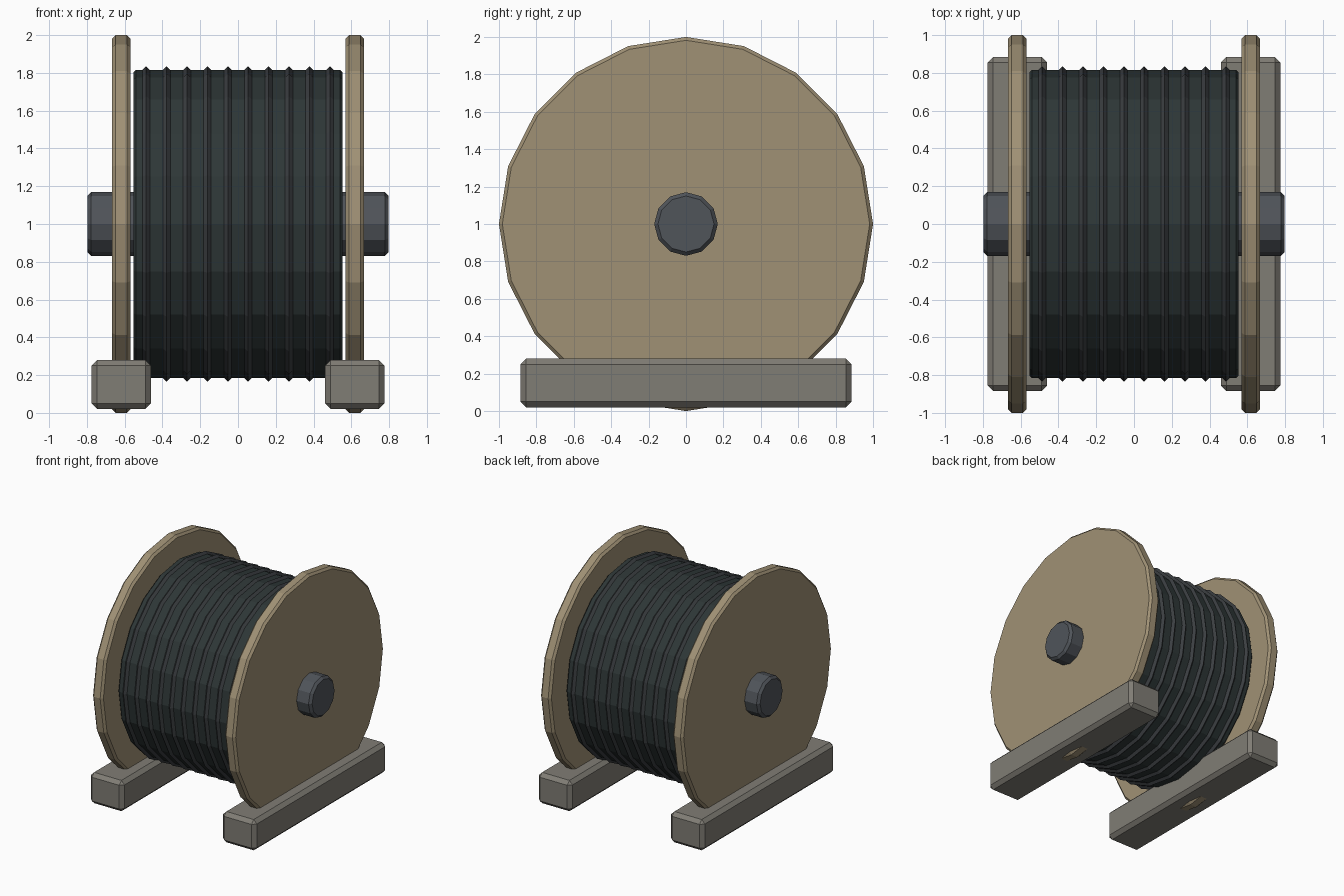
import bpy, bmesh, math

if "Cube" in bpy.data.objects:
    bpy.data.objects.remove(bpy.data.objects["Cube"])


def material(name, rgb):
    m = bpy.data.materials.new(name)
    m.diffuse_color = (*rgb, 1)
    m.use_nodes = True
    m.node_tree.nodes["Principled BSDF"].inputs["Base Color"].default_value = m.diffuse_color
    return m


wood = material("pale_wood", (0.35, 0.283, 0.178))
timber = material("grey_timber", (0.216, 0.205, 0.178))
steel = material("dark_steel", (0.08, 0.089, 0.102))
cable = material("cable_dark_green", (0.027, 0.038, 0.038))
strand = material("cable_strand_grey", (0.043, 0.048, 0.053))


def finish(name, bm, mat):
    bmesh.ops.recalc_face_normals(bm, faces=bm.faces)
    me = bpy.data.meshes.new(name)
    bm.to_mesh(me)
    bm.free()
    me.materials.append(mat)
    ob = bpy.data.objects.new(name, me)
    bpy.context.collection.objects.link(ob)
    return ob


def lathe(name, profile, sides, mat, closed=False):
    """Turn an (x, radius) profile around the spool axis at z = 1."""
    bm = bmesh.new()
    rings = []
    for x, r in profile:
        rings.append([bm.verts.new((x, r * math.cos(2 * math.pi * i / sides),
                                    1 + r * math.sin(2 * math.pi * i / sides)))
                      for i in range(sides)])
    n = len(rings)
    for k in range(n if closed else n - 1):
        a, b = rings[k], rings[(k + 1) % n]
        for i in range(sides):
            j = (i + 1) % sides
            bm.faces.new((a[i], a[j], b[j], b[i]))
    if not closed:
        bm.faces.new(rings[0])
        bm.faces.new(rings[-1])
    return finish(name, bm, mat)


def disc(name, x0, x1, r, bevel, sides, mat):
    return lathe(name, [(x0, r - bevel), (x0 + bevel, r),
                        (x1 - bevel, r), (x1, r - bevel)], sides, mat)


# wound drum and axle
disc("cable_drum", -0.553, 0.553, 0.815, 0.012, 20, cable)
disc("axle", -0.797, 0.797, 0.17, 0.02, 12, steel)

# raised cable strands
for i in range(10):
    x, t = (i - 4.5) * 0.108, 0.02
    lathe(f"cable_strand_{i + 1}",
          [(x - t, 0.815), (x, 0.815 + t), (x + t, 0.815), (x, 0.815 - t)],
          20, strand, closed=True)

# flanges and ground runners on both sides
for side, s in (("left", -1), ("right", 1)):
    c = s * 0.618
    disc(f"{side}_flange", c - 0.048, c + 0.048, 1.0, 0.018, 20, wood)
    bm = bmesh.new()
    bmesh.ops.create_cube(bm, size=1)
    for v in bm.verts:
        v.co = (c + v.co.x * 0.315, v.co.y * 1.77, 0.15 + v.co.z * 0.26)
    bmesh.ops.bevel(bm, geom=bm.edges[:], offset=0.03, segments=1,
                    affect='EDGES')
    finish(f"{side}_runner", bm, timber)
